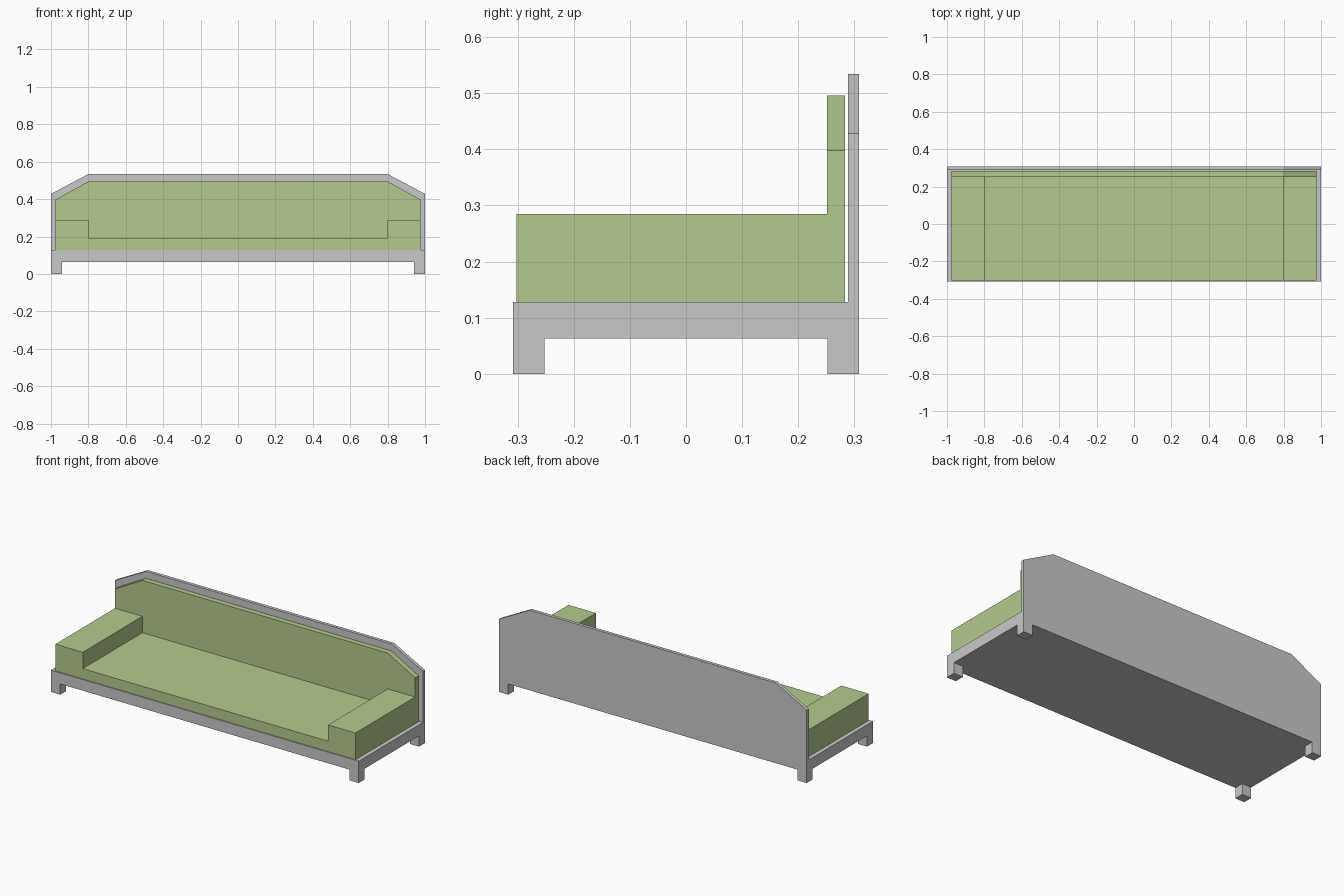
import bpy, bmesh
from mathutils import Vector

cube = bpy.data.objects.get("Cube")
if cube:
    bpy.data.objects.remove(cube, do_unlink=True)


def material(name, rgb):
    mat = bpy.data.materials.new(name)
    mat.use_nodes = True
    mat.diffuse_color = (*rgb, 1)
    mat.node_tree.nodes["Principled BSDF"].inputs["Base Color"].default_value = (*rgb, 1)
    return mat


def finish(name, bm, mat):
    bmesh.ops.recalc_face_normals(bm, faces=bm.faces[:])
    mesh = bpy.data.meshes.new(name)
    bm.to_mesh(mesh)
    bm.free()
    mesh.materials.append(mat)
    obj = bpy.data.objects.new(name, mesh)
    bpy.context.collection.objects.link(obj)
    return obj


def prism(name, half, y0, y1, mat):
    """Mirror a right-hand x/z outline and extrude it from y0 to y1."""
    outline = half + [(-x, z) for x, z in reversed(half)]
    bm = bmesh.new()
    face = bm.faces.new([bm.verts.new((x, y0, z)) for x, z in outline])
    result = bmesh.ops.extrude_face_region(bm, geom=[face])
    moved = [v for v in result["geom"] if isinstance(v, bmesh.types.BMVert)]
    bmesh.ops.translate(bm, verts=moved, vec=(0, y1 - y0, 0))
    return finish(name, bm, mat)


grey = material("light grey frame", (0.584, 0.584, 0.584))
green = material("soft green upholstery", (0.462, 0.591, 0.271))

DEPTH = 0.308            # half depth of the frame
LEG_X, LEG_Y = 0.94, 0.252
BASE, DECK = 0.063, 0.128

# Frame slab, with its four corners drawn down into legs
bm = bmesh.new()
bmesh.ops.create_cube(bm, size=2)
for v in bm.verts:
    v.co = (v.co.x, v.co.y * DEPTH, DECK if v.co.z > 0 else BASE)
for axis, cut in (((1, 0, 0), LEG_X), ((0, 1, 0), LEG_Y)):
    for side in (-1, 1):
        bmesh.ops.bisect_plane(bm, geom=bm.verts[:] + bm.edges[:] + bm.faces[:],
                               plane_co=Vector(axis) * cut * side, plane_no=axis)
bm.normal_update()
corners = []
for f in bm.faces:
    c = f.calc_center_median()
    if f.normal.z < -0.9 and abs(c.x) > LEG_X and abs(c.y) > LEG_Y:
        corners.append(f)
for f in bmesh.ops.extrude_discrete_faces(bm, faces=corners)["faces"]:
    for v in f.verts:
        v.co.z = 0
bmesh.ops.dissolve_limit(bm, angle_limit=0.01, verts=bm.verts[:], edges=bm.edges[:])
finish("frame_with_legs", bm, grey)

# Back board with clipped top corners
prism("back_board", [(1, DECK), (1, 0.428), (0.8, 0.534)], 0.289, DEPTH, grey)

# Seat and armrests as one U-shaped cushion, then the back cushion
prism("seat_and_armrests",
      [(0.975, DECK), (0.975, 0.285), (0.797, 0.285), (0.797, 0.189)],
      -0.302, 0.251, green)
prism("back_cushion", [(0.975, DECK), (0.975, 0.398), (0.797, 0.496)],
      0.251, 0.283, green)
